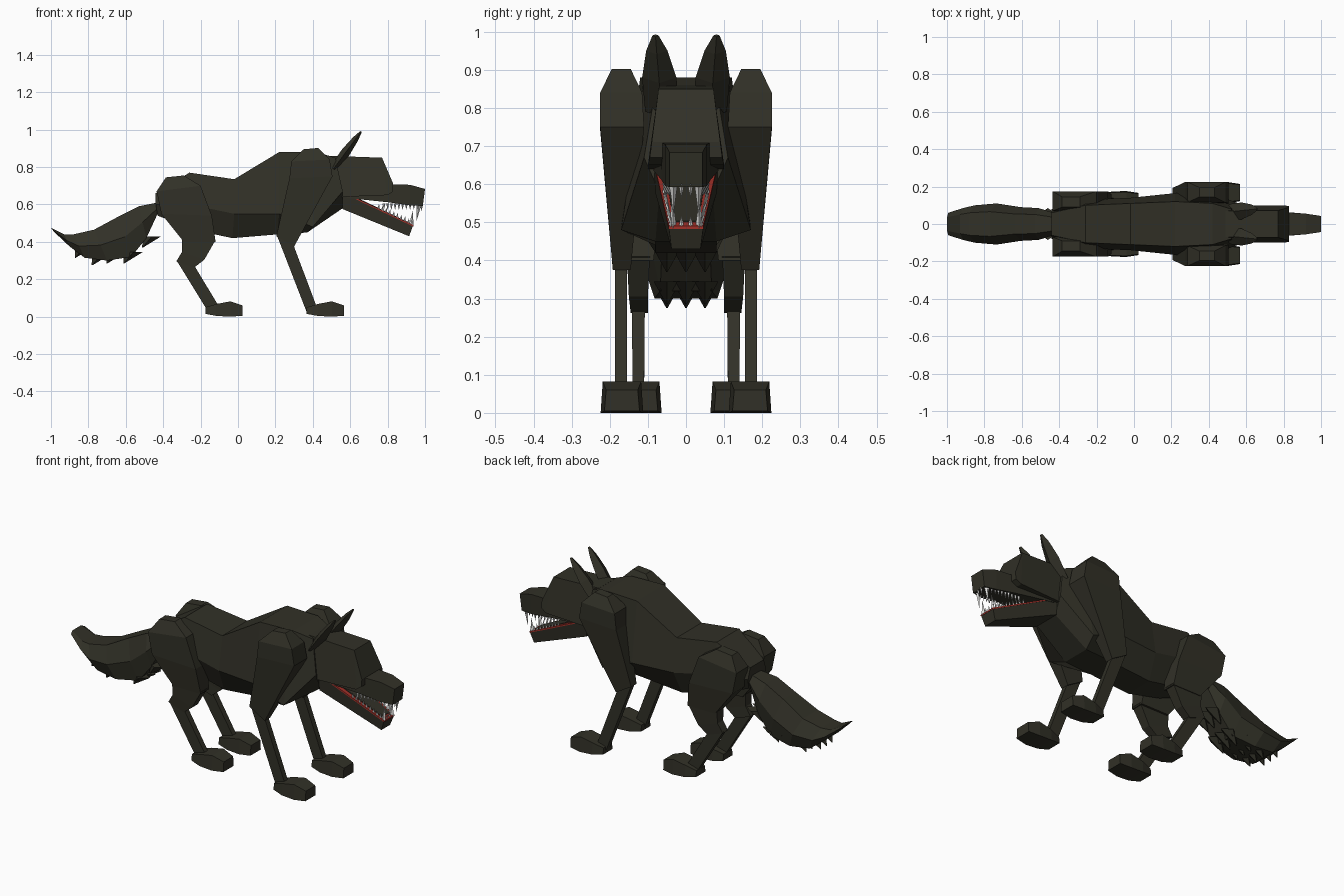
import bpy, bmesh
from mathutils import Vector

if "Cube" in bpy.data.objects:
    bpy.data.objects.remove(bpy.data.objects["Cube"])


def material(name, rgb):
    m = bpy.data.materials.new(name)
    m.diffuse_color = (*rgb, 1)
    m.use_nodes = True
    m.node_tree.nodes["Principled BSDF"].inputs["Base Color"].default_value = m.diffuse_color
    return m


FUR = material("dark olive fur", (0.031, 0.030, 0.020))
RED = material("red gum", (0.36, 0.03, 0.022))
WHITE = material("tooth white", (0.75, 0.75, 0.73))


def part(name, mat, lofts, mirror=False):
    """One flat-shaded object made of capped lofts; each loft is a list of rings."""
    bm = bmesh.new()
    for rings in lofts:
        vs = [[bm.verts.new(p) for p in r] for r in rings]
        n = len(vs[0])
        for a, b in zip(vs, vs[1:]):
            for i in range(n):
                j = (i + 1) % n
                bm.faces.new((a[i], a[j], b[j], b[i]))
        bm.faces.new(vs[0][::-1])
        bm.faces.new(vs[-1])
    bmesh.ops.recalc_face_normals(bm, faces=bm.faces)
    me = bpy.data.meshes.new(name)
    bm.to_mesh(me)
    bm.free()
    me.materials.append(mat)
    ob = bpy.data.objects.new(name, me)
    bpy.context.collection.objects.link(ob)
    if mirror:
        mod = ob.modifiers.new("mirror", 'MIRROR')
        mod.use_axis = (False, True, False)
        mod.use_mirror_merge = False
    return ob


def hexring(top, mid, bot):
    """Six-sided body section from (x, z, half width) at three heights."""
    pts = [(x, w, z) for x, z, w in (top, mid, bot)]
    return pts + [(x, -w, z) for x, w, z in reversed(pts)]


def limb(back, front, y0, y1):
    """Four-sided limb section between two side-view points."""
    (x0, z0), (x1, z1) = back, front
    return [(x0, y0, z0), (x0, y1, z0), (x1, y1, z1), (x1, y0, z1)]


def block(top, bot):
    """Four-sided head section from (x, z, half width) above and below."""
    (xt, zt, wt), (xb, zb, wb) = top, bot
    return [(xt, wt, zt), (xt, -wt, zt), (xb, -wb, zb), (xb, wb, zb)]


def spike(base, tip, rx, ry):
    """Four-sided pointed loft."""
    b, t = Vector(base), Vector(tip)
    corners = [Vector((rx, 0, 0)), Vector((0, ry, 0)), Vector((-rx, 0, 0)), Vector((0, -ry, 0))]
    return [[b + c for c in corners], [t + c * 0.05 for c in corners]]


# torso and neck
part("torso", FUR, [[
    hexring((-.44, .66, .06), (-.44, .60, .08), (-.43, .54, .06)),
    hexring((-.26, .77, .10), (-.26, .60, .13), (-.22, .46, .07)),
    hexring((-.02, .735, .11), (-.02, .55, .14), (-.03, .42, .08)),
    hexring((.22, .88, .12), (.22, .55, .165), (.21, .44, .08)),
    hexring((.42, .88, .11), (.40, .48, .17), (.37, .45, .08)),
    hexring((.52, .85, .08), (.56, .67, .11), (.56, .58, .07))]])

# tail with ragged tufts
tail = [(-.43, .61, -.43, .55, .06), (-.53, .59, -.49, .42, .085), (-.64, .535, -.57, .32, .09),
        (-.77, .465, -.70, .30, .11), (-.88, .44, -.82, .315, .10),
        (-.93, .44, -.90, .375, .085), (-1, .475, -.985, .455, .06)]
part("tail", FUR, [[hexring((a, b, w * .6), ((a + c) / 2, (b + d) / 2, w), (c, d, w * .75))
                    for a, b, c, d, w in tail]])
part("tail_tufts", FUR, [spike((x + .05, y, z + .06), (x, y, z), .05, .035)
                         for x, z in ((-.51, .37), (-.61, .285), (-.70, .285), (-.78, .275), (-.87, .315))
                         for y in (-.05, 0, .05)])

# head, snout and lower jaw
part("head", FUR, [[
    block((.49, .86, .07), (.55, .64, .10)),
    block((.77, .85, .072), (.80, .65, .10)),
    block((.83, .71, .09), (.83, .67, .095))]])
part("snout", FUR, [[
    block((.60, .71, .075), (.58, .635, .085)),
    block((.82, .708, .062), (.80, .612, .065)),
    block((.92, .705, .055), (.92, .595, .055)),
    block((1.0, .683, .043), (.988, .592, .043))]])
part("lower_jaw", FUR, [[
    block((.56, .663, .085), (.56, .575, .08)),
    block((.935, .485, .045), (.915, .43, .038))]])


# mouth lining: red rim and dark tongue, laid on the jaw top
def jaw_z(x):
    return .663 - (x - .56) * .475


def jaw_w(x):
    return .085 - (x - .56) * .107


def jaw_plate(x0, x1, lift, scale):
    return [block((x, jaw_z(x) + lift, jaw_w(x) * scale), (x, jaw_z(x) - .002, jaw_w(x) * scale))
            for x in (x0, x1)]


part("gum_rim", RED, [jaw_plate(.58, .937, .006, 1.02)])
part("tongue", FUR, [jaw_plate(.58, .915, .009, .7)])

# teeth: small rows and long fangs
teeth = []
for i in range(10):
    x = .78 + i * .02
    y = .056 - (x - .78) * .09
    teeth.append(spike((x, y, .605), (x, y, .572), .008, .006))
    x -= .03
    y = jaw_w(x) * .88
    teeth.append(spike((x, y, jaw_z(x)), (x + .004, y, jaw_z(x) + .03), .008, .006))
teeth += [spike((.968, .032, .60), (.955, .034, .515), .013, .010),
          spike((.925, .034, .485), (.935, .036, .565), .013, .010),
          spike((.982, .012, .60), (.98, .012, .565), .008, .008),
          spike((.93, .012, .485), (.934, .012, .515), .006, .008)]
part("teeth", WHITE, teeth, True)

# ears: flattened leaves leaning forward
ear = []
base, tip = Vector((.51, .062, .79)), Vector((.658, .08, .99))
for t, w, d in ((0, .045, .022), (.45, .045, .025), (.8, .028, .016), (1, .008, .005)):
    c = base.lerp(tip, t)
    n = Vector((.8, 0, -.6)) * d
    s = Vector((0, w, 0))
    ear.append([c + n, c + s, c - n, c - s])
part("ear", FUR, [ear], True)


# paws
def paw(x, y):
    return [[(x + dx, y - w, z0), (x + dx, y + w, z0), (x + dx, y + w * .9, z1), (x + dx, y - w * .9, z1)]
            for dx, w, z0, z1 in ((0, .042, .015, .05), (.06, .054, .004, .068),
                                  (.135, .056, 0, .082), (.2, .046, .005, .06))]


# front legs
part("front_leg", FUR, [
    [limb((.35, .895), (.43, .902), .145, .195),
     limb((.285, .83), (.49, .84), .115, .225),
     limb((.275, .74), (.505, .75), .11, .225),
     limb((.205, .43), (.30, .375), .145, .192)],
    [limb((.21, .43), (.29, .40), .155, .186),
     limb((.365, .03), (.42, .055), .155, .186)],
    paw(.367, .168)], True)

# hind legs
part("hind_leg", FUR, [
    [limb((-.385, .745), (-.29, .755), .09, .145),
     limb((-.435, .67), (-.20, .70), .07, .175),
     limb((-.41, .55), (-.14, .54), .07, .175),
     limb((-.29, .40), (-.12, .40), .085, .158)],
    [limb((-.30, .42), (-.12, .41), .095, .155),
     limb((-.30, .345), (-.18, .305), .10, .15),
     limb((-.33, .295), (-.235, .262), .10, .145)],
    [limb((-.328, .30), (-.235, .275), .108, .142),
     limb((-.165, .035), (-.105, .06), .11, .14)],
    paw(-.175, .12)], True)
